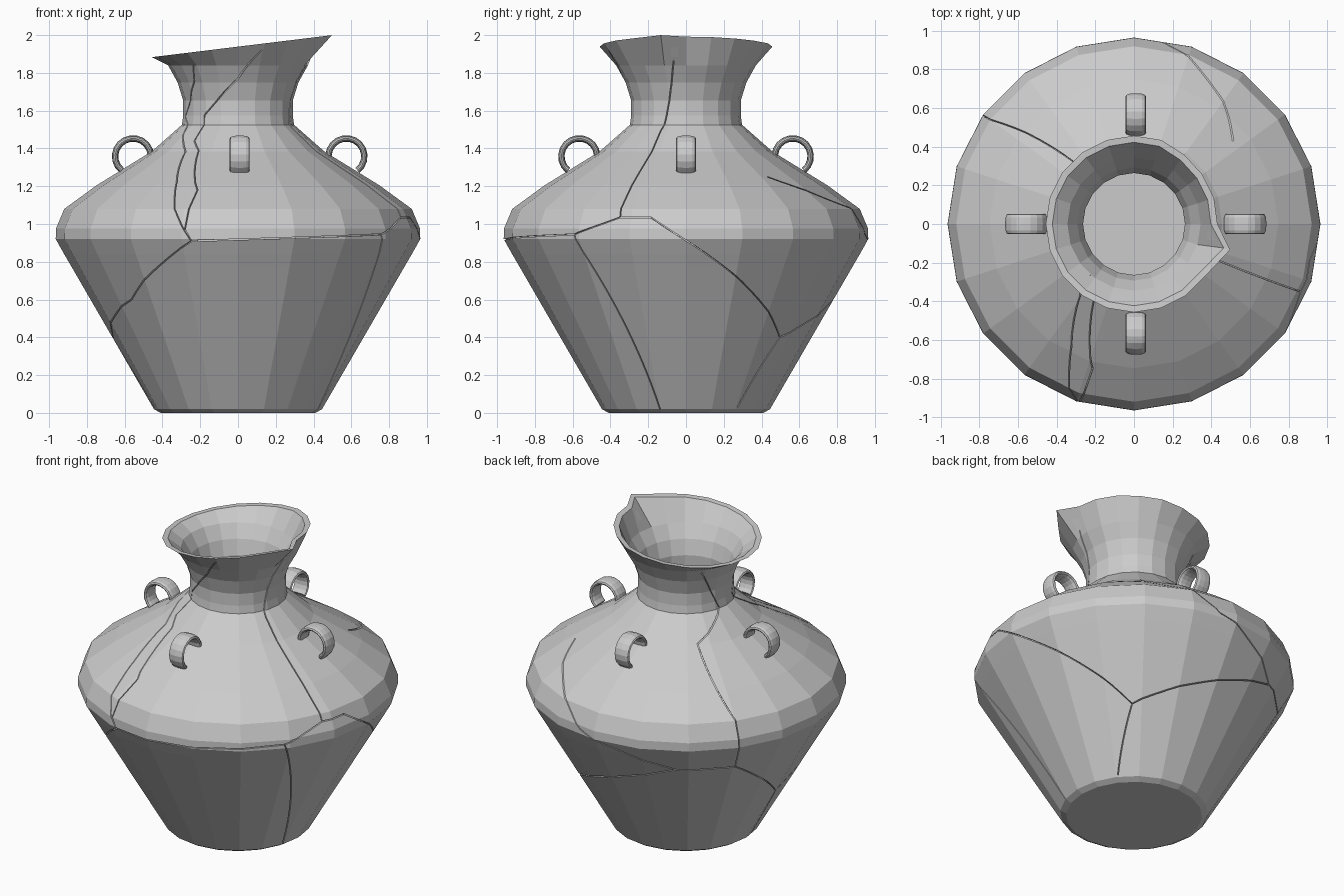
import bpy, bmesh
from math import sin, cos, radians, pi, ceil
from mathutils import Vector

if "Cube" in bpy.data.objects:
    bpy.data.objects.remove(bpy.data.objects["Cube"])

N = 20
OUTER = [(.41, 0), (.445, .02), (.885, .78), (.92, .84), (.965, .92), (.964, .975),
         (.92, 1.08), (.747, 1.206), (.456, 1.385), (.297, 1.525), (.29, 1.575),
         (.29, 1.654), (.32, 1.75), (.37, 1.84)]
INNER = [(.345, 1.835), (.293, 1.75), (.264, 1.654), (.267, 1.525), (.43, 1.355),
         (.72, 1.175), (.885, 1.06), (.925, .95), (.85, .79), (.41, .045)]


def finish(bm, name):
    bmesh.ops.recalc_face_normals(bm, faces=bm.faces)
    me = bpy.data.meshes.new(name)
    bm.to_mesh(me)
    bm.free()
    ob = bpy.data.objects.new(name, me)
    bpy.context.collection.objects.link(ob)
    return ob


def bridge(bm, a, b):
    for i in range(len(a)):
        j = (i + 1) % len(a)
        bm.faces.new((a[i], a[j], b[j], b[i]))


# Vase shell: faceted lathe with a tilted, slightly uneven rim
bm = bmesh.new()


def ring(r, z):
    return [bm.verts.new((r * cos(2 * pi * i / N), r * sin(2 * pi * i / N), z)) for i in range(N)]


RIM = {0: .432, 1: .435, 2: .437, 3: .443, N - 1: .515}


def rim_ring(inset, drop):
    out = []
    for i in range(N):
        a = radians(-15) if i == N - 1 else 2 * pi * i / N
        r = RIM.get(i, .457) - inset
        x = r * cos(a)
        out.append(bm.verts.new((x, r * sin(a), 1.939 + .122 * x - drop)))
    return out


rings = [ring(*p) for p in OUTER] + [rim_ring(0, 0), rim_ring(.034, .003)] + [ring(*p) for p in INNER]
for a, b in zip(rings, rings[1:]):
    bridge(bm, a, b)
bm.faces.new(rings[0])
bm.faces.new(rings[-1])
vase = finish(bm, "vase_body")


# Cracks: thin grooves following (angle, height) paths over the shell
def surface(deg, z, off):
    prof = OUTER + [(.457, 1.94)]
    for (r0, z0), (r1, z1) in zip(prof, prof[1:]):
        if z <= z1:
            break
    r = r0 + (r1 - r0) * (z - z0) / (z1 - z0)
    r *= cos(radians(9)) / cos(radians(deg % 18 - 9))
    a = radians(deg)
    return Vector(((r + off) * cos(a), (r + off) * sin(a), z))


def crack_cutter(path):
    pts = []
    for (a0, z0), (a1, z1) in zip(path, path[1:]):
        n = max(1, ceil(max(abs(a1 - a0) / 6, abs(z1 - z0) / .05)))
        pts += [(a0 + (a1 - a0) * k / n, z0 + (z1 - z0) * k / n) for k in range(n)]
    pts.append(path[-1])
    mid = [surface(a, z, 0) for a, z in pts]
    bm = bmesh.new()
    secs = []
    for k, (a, z) in enumerate(pts):
        d = mid[min(k + 1, len(mid) - 1)] - mid[max(k - 1, 0)]
        rad = Vector((cos(radians(a)), sin(radians(a)), 0))
        w = d.cross(rad).normalized() * .003
        lo, hi = surface(a, z, -.018), surface(a, z, .02)
        secs.append([bm.verts.new(p) for p in (lo - w, lo + w, hi + w, hi - w)])
    for a, b in zip(secs, secs[1:]):
        bridge(bm, a, b)
    bm.faces.new(secs[0])
    bm.faces.new(secs[-1])
    return finish(bm, "crack_cutter")


CRACKS = [
    [(-130, 1.84), (-136, 1.76), (-163, 1.57), (-127, 1.38), (-117, 1.22), (-112, 1.09), (-105, .91)],
    [(-73, 1.92), (-90, 1.77), (-128, 1.575), (-126, 1.44), (-118, 1.39), (-106, 1.18), (-107, .97), (-105, .91)],
    [(-105, .91), (-38, .945), (-22, 1.035), (-11.6, 1.035)],
    [(-38, .945), (-18, .02)],
    [(-22, 1.035), (-24, 1.496), (-13.5, 1.76), (-8, 1.92)],
    [(-11.6, 1.035), (49, .4), (37.5, .03)],
    [(49, .4), (121, .75), (145, .75), (180, .39), (223, .6), (255, .91)],
    [(180, .39), (187, .03)],
    [(-11.6, 1.035), (13, 1.2), (40, 1.25), (60, 1.385), (90, 1.42), (134, 1.39)],
    [(40, 1.25), (73, 1.08), (83, .95), (121, .75)],
    [(145, .75), (144, 1.08), (134, 1.39), (168, 1.53), (140, 1.82)],
]
for path in CRACKS:
    cutter = crack_cutter(path)
    mod = vase.modifiers.new("crack", 'BOOLEAN')
    mod.operation, mod.solver, mod.object = 'DIFFERENCE', 'EXACT', cutter
    dg = bpy.context.evaluated_depsgraph_get()
    cut = bpy.data.meshes.new_from_object(vase.evaluated_get(dg))
    vase.modifiers.clear()
    if len(cut.polygons) >= len(vase.data.polygons) and vase.dimensions.z > 1.9:
        vase.data = cut
    bpy.data.objects.remove(cutter)


# Handles: four flat-banded loops on the shoulder
def handle(name, turn):
    bm = bmesh.new()
    secs = []
    steps = 14
    for k in range(steps + 1):
        t = radians(-52 + 267 * k / steps)
        sec = []
        for m in range(12):
            p = 2 * pi * m / 12
            v = sin(p)
            thick = .017 * cos(p)
            wide = .053 * (abs(v) ** .7) * (1 if v > 0 else -1)
            r = .095 + thick
            u = .565 + r * cos(t)
            sec.append(bm.verts.new((.009 + u * cos(turn) - wide * sin(turn),
                                     u * sin(turn) + wide * cos(turn),
                                     1.358 + r * sin(t))))
        secs.append(sec)
    for a, b in zip(secs, secs[1:]):
        bridge(bm, a, b)
    bm.faces.new(secs[0])
    bm.faces.new(secs[-1])
    return finish(bm, name)


for i, side in enumerate(("right", "back", "left", "front")):
    handle(side + "_handle", i * pi / 2)
